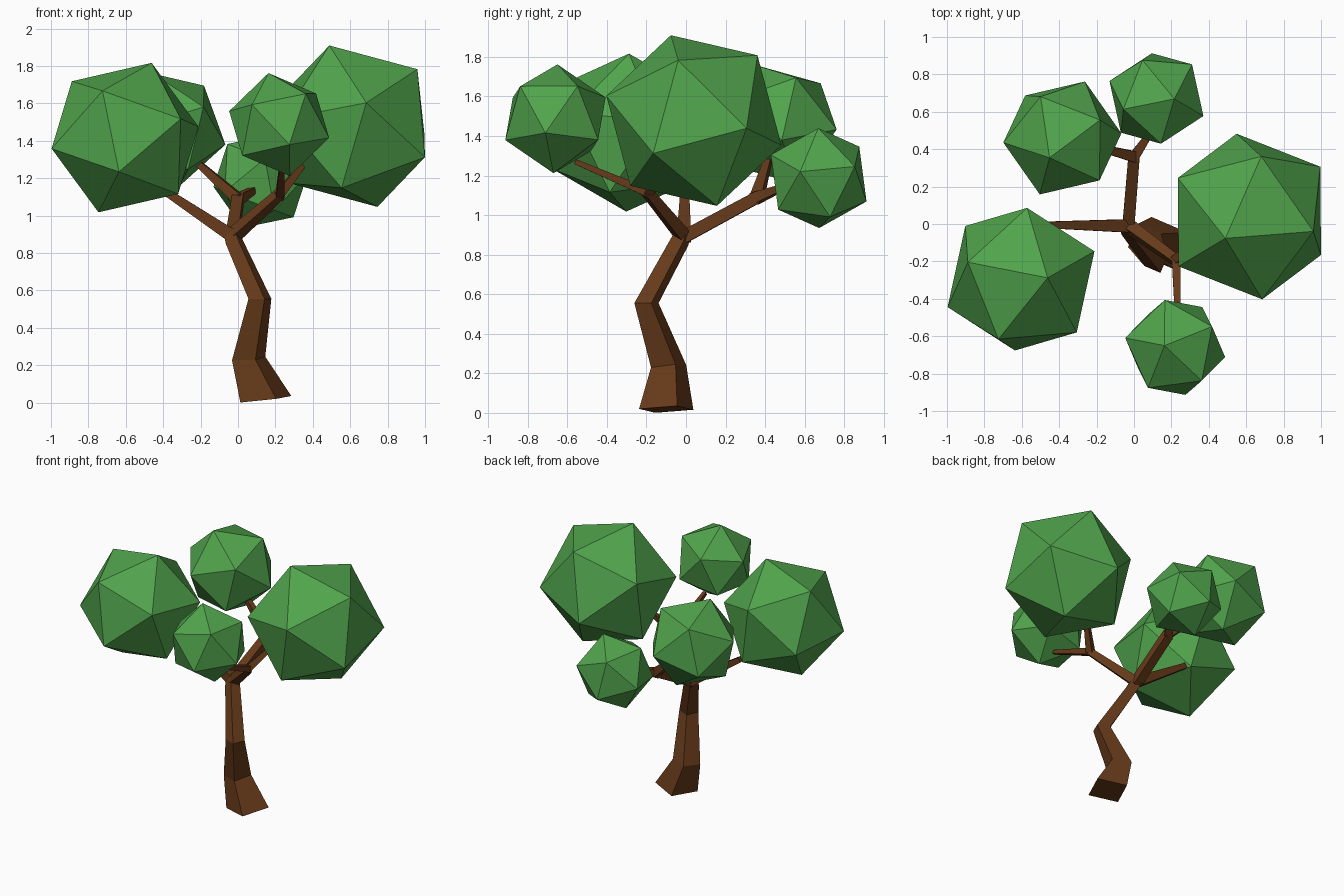
import bpy, bmesh, math
from mathutils import Vector, Matrix

if "Cube" in bpy.data.objects:
    bpy.data.objects.remove(bpy.data.objects["Cube"])


def material(name, rgb):
    m = bpy.data.materials.new(name)
    m.diffuse_color = (*rgb, 1)
    m.use_nodes = True
    m.node_tree.nodes["Principled BSDF"].inputs["Base Color"].default_value = m.diffuse_color
    return m


BARK = material("bark", (0.135, 0.043, 0.0105))
LEAF = material("leaf", (0.082, 0.37, 0.073))


def finish(bm, name, mat):
    bmesh.ops.recalc_face_normals(bm, faces=bm.faces)
    me = bpy.data.meshes.new(name)
    bm.to_mesh(me)
    bm.free()
    me.materials.append(mat)
    ob = bpy.data.objects.new(name, me)
    bpy.context.collection.objects.link(ob)
    return ob


def limb(name, rings, ref=(0, 0, 1), turn=45):
    """Four-sided tapering limb; each ring is (centre, half diagonal, normal or None)."""
    bm = bmesh.new()
    loops = []
    for i, (c, r, n) in enumerate(rings):
        if n is None:
            n = Vector(rings[min(i + 1, len(rings) - 1)][0]) - Vector(rings[max(i - 1, 0)][0])
        n = Vector(n).normalized()
        u = Vector(ref)
        u = (u - n * u.dot(n)).normalized()
        v = n.cross(u)
        loop = []
        for k in range(4):
            a = math.radians(turn + 90 * k)
            loop.append(bm.verts.new(Vector(c) + r * (u * math.cos(a) + v * math.sin(a))))
        loops.append(loop)
    for a, b in zip(loops, loops[1:]):
        for k in range(4):
            bm.faces.new((a[k], a[(k + 1) % 4], b[(k + 1) % 4], b[k]))
    bm.faces.new(loops[0][::-1])
    bm.faces.new(loops[-1])
    return finish(bm, name, BARK)


def foliage(name, centre, r, p, q):
    """Icosahedron turned so one corner points along p and a neighbour towards q."""
    bm = bmesh.new()
    bmesh.ops.create_icosphere(bm, subdivisions=1, radius=r)
    z = Vector(p).normalized()
    x = Vector(q)
    x = (x - z * x.dot(z)).normalized()
    rot = Matrix((x, z.cross(x), z)).transposed()
    bmesh.ops.transform(bm, matrix=Matrix.Translation(centre) @ rot.to_4x4(), verts=bm.verts)
    return finish(bm, name, LEAF)


# Crooked trunk
limb("trunk", [
    ((0.149, -0.10, 0.018), 0.148, (-0.115, -0.03, 1)),
    ((0.057, -0.088, 0.236), 0.096, (-0.07, -0.1, 1)),
    ((0.117, -0.20, 0.555), 0.066, (0, 0, 1)),
    ((-0.02, -0.035, 0.86), 0.052, (-0.2, 0.2, 1)),
    ((-0.035, -0.01, 0.925), 0.042, (-0.1, 0.1, 1)),
], ref=(1, 0, 0), turn=22)

# Main branches
FORK = (-0.03, -0.01, 0.89)
BACK = (0.0, 0.36, 1.09)
FRONT = (0.225, -0.195, 1.115)
limb("left_branch", [(FORK, 0.050, None), ((-0.45, -0.005, 1.17), 0.026, None)])
limb("back_branch", [(FORK, 0.046, None), (BACK, 0.043, None)])
limb("front_branch", [(FORK, 0.046, None), (FRONT, 0.034, None)], turn=25)

# Twigs
limb("back_left_twig", [(BACK, 0.042, None), ((-0.23, 0.42, 1.295), 0.022, None)])
limb("back_right_twig", [((-0.01, 0.345, 1.083), 0.042, None), ((0.09, 0.49, 1.14), 0.022, None)])
limb("front_twig", [(FRONT, 0.032, None), ((0.235, -0.56, 1.27), 0.018, None)])
limb("right_twig", [((0.215, -0.20, 1.105), 0.034, None), ((0.345, -0.09, 1.27), 0.022, None)], turn=25)

# Foliage clumps
foliage("foliage_right", (0.617, 0.04, 1.478), 0.465, (-0.128, -0.116, 0.429), (0.342, -0.08, 0.307))
foliage("foliage_left", (-0.604, -0.295, 1.417), 0.424, (0.141, 0.007, 0.396), (-0.281, 0.09, 0.30))
foliage("foliage_back_left", (-0.383, 0.46, 1.457), 0.326, (0.199, 0.095, 0.235), (-0.114, 0.2125, 0.20))
foliage("foliage_back", (0.12, 0.671, 1.187), 0.270, (0.024, -0.24, 0.117), (0.095, 0, 0.25))
foliage("foliage_front", (0.22, -0.66, 1.487), 0.281, (-0.057, 0.01, 0.275), (-0.267, 0.051, 0.07))
